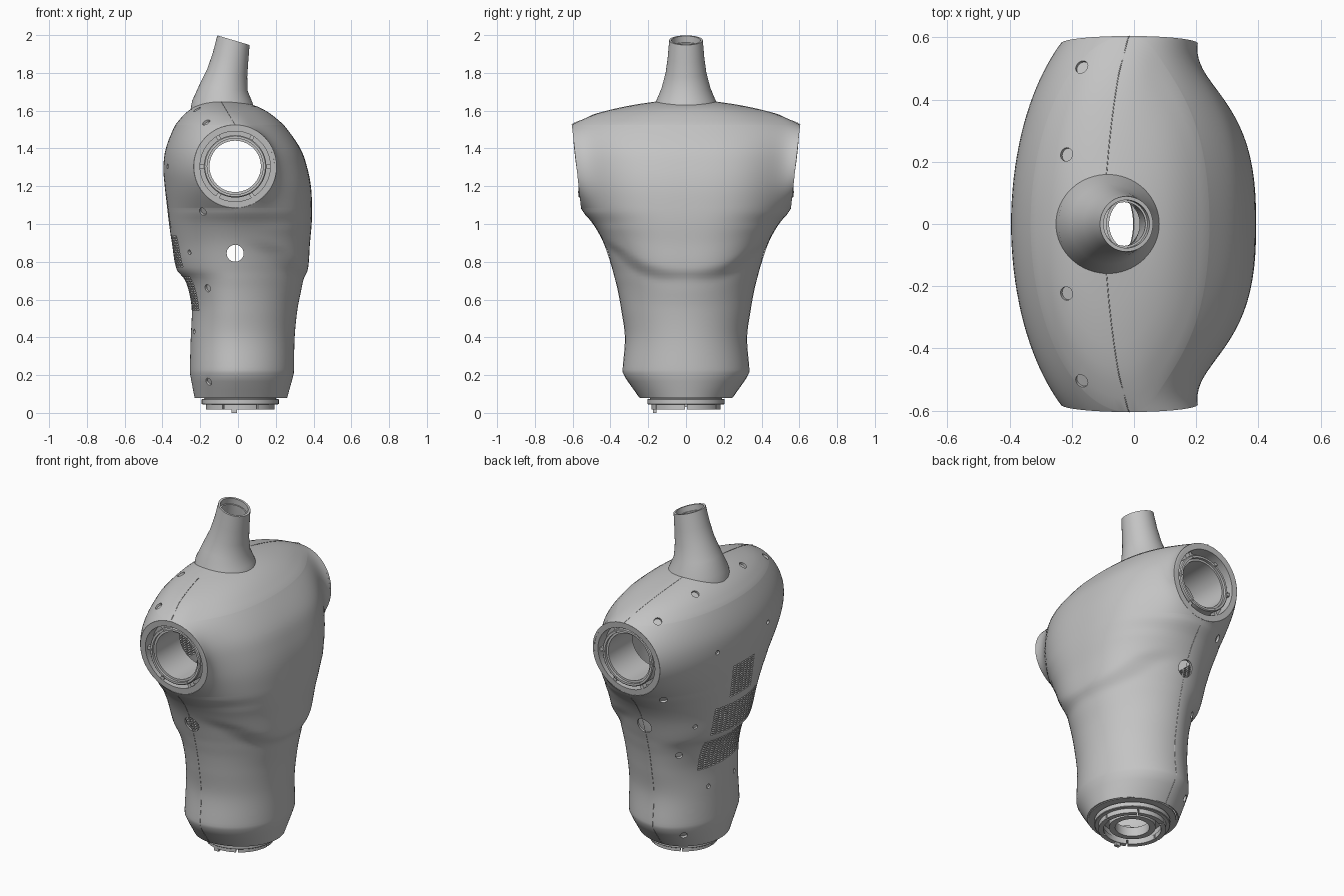
import bpy, bmesh
from math import sin, cos, pi, radians, sqrt
from mathutils import Matrix, Vector

if "Cube" in bpy.data.objects:
    bpy.data.objects.remove(bpy.data.objects["Cube"])

GREY = bpy.data.materials.new("light grey")
GREY.use_nodes = True
GREY.diffuse_color = (.55, .55, .55, 1)
GREY.node_tree.nodes["Principled BSDF"].inputs["Base Color"].default_value = GREY.diffuse_color


def finish(name, bm, smooth=True):
    bmesh.ops.recalc_face_normals(bm, faces=bm.faces)
    mesh = bpy.data.meshes.new(name)
    bm.to_mesh(mesh)
    bm.free()
    ob = bpy.data.objects.new(name, mesh)
    bpy.context.collection.objects.link(ob)
    mesh.materials.append(GREY)
    if smooth:
        shade(ob)
    return ob


def activate(ob):
    bpy.ops.object.select_all(action='DESELECT')
    ob.select_set(True)
    bpy.context.view_layer.objects.active = ob


def shade(ob):
    activate(ob)
    bpy.ops.object.shade_smooth_by_angle(angle=radians(32))


def skin_rings(bm, rings, closed=True, loop=False):
    rows = [[bm.verts.new(p) for p in ring] for ring in rings]
    pairs = list(zip(rows, rows[1:])) + ([(rows[-1], rows[0])] if loop else [])
    for a, b in pairs:
        n = len(a)
        for i in range(n if closed else n - 1):
            j = (i + 1) % n
            bm.faces.new((a[i], a[j], b[j], b[i]))


def box(bm, centre, size, rot=Matrix()):
    m = Matrix.Translation(centre) @ rot @ Matrix.Diagonal((*size, 1))
    bmesh.ops.create_cube(bm, size=1, matrix=m)


def rod(bm, centre, axis, radius, length, sides=20):
    rot = Vector(axis).to_track_quat('Z', 'Y').to_matrix().to_4x4()
    bmesh.ops.create_cone(bm, cap_ends=True, segments=sides, radius1=radius, radius2=radius,
                          depth=length, matrix=Matrix.Translation(centre) @ rot)


# Torso outline: height, back x, front x, half width
OUTLINE = [(.08, -.23, .26, .245), (.2, -.253, .294, .33), (.215, -.255, .296, .335),
           (.4, -.25, .3, .322), (.55, -.245, .315, .342), (.65, -.262, .335, .36),
           (.71, -.285, .348, .375), (.76, -.325, .37, .388), (.9, -.35, .381, .435),
           (1, -.365, .39, .49), (1.085, -.375, .392, .556), (1.2, -.388, .386, .568),
           (1.3, -.395, .366, .58), (1.4, -.382, .33, .59), (1.525, -.332, .242, .604),
           (1.555, -.307, .207, .54), (1.585, -.28, .17, .47), (1.625, -.225, .095, .3),
           (1.65, -.17, 0, .14)]
CX, CZ, R, SLOPE = -.015, 1.305, .22, .11


def outline(z, k):
    # smooth interpolation through the outline rows
    t = OUTLINE
    z = min(max(z, t[0][0]), t[-1][0])
    i = next(n for n in range(len(t) - 1) if z <= t[n + 1][0])

    def slope(n):
        a, b = t[max(n - 1, 0)], t[min(n + 1, len(t) - 1)]
        return (b[k] - a[k]) / (b[0] - a[0])
    h = t[i + 1][0] - t[i][0]
    s = (z - t[i][0]) / h
    if i < 2:
        return t[i][k] * (1 - s) + t[i + 1][k] * s
    e = s * s * (3 - 2 * s)
    return (t[i][k] * (1 - e) + t[i + 1][k] * e
            + h * slope(i) * s * (1 - s) ** 2 - h * slope(i + 1) * s * s * (1 - s))


def half_width(z):
    return .58 + SLOPE * (z - CZ) if abs(z - CZ) <= R else outline(z, 3)


def mid_x(z):
    return CX - .6 * max(0, z - CZ - R)


def surface(z, a, front):
    # point on the front or back shell; the shoulder opening is a circular cut
    u = min(1, abs(sin(a)))
    power, dip, lift = 2, 0, 0
    if front:
        # full chest with a curved lower ledge and a hollow beside the shoulder
        lift = .2 * u ** 3 * max(0, 1 - abs(z - .85) / .4)
        ledge = min(1, max(0, (z - lift - .7) / .07))
        power += .65 * ledge * max(0, 1 - ((z - .95) / .57) ** 2)
        dip = .045 * sin(pi * u ** 4) * max(0, 1 - ((z - CZ) / .33) ** 2)
    reach = abs(outline(z - lift, 2 if front else 1) - mid_x(z))
    chord = max(0, R * R - (z - CZ) ** 2)
    x = sqrt(reach ** 2 * (1 - u ** power) + chord * u ** power) - dip
    return Vector((mid_x(z) + (x if front else -x), half_width(z) * sin(a), z))


# Torso skin: front and back arcs that part around the shoulder openings
N = 48
heights = [.08 + .13 * i / 3 for i in range(3)]
heights += [.21 + (CZ - R - .21) * i / 50 for i in range(50)]
heights += [CZ - R * cos(pi * i / 28) for i in range(29)]
heights += [CZ + R + .125 * sin(pi / 2 * i / 9) for i in range(1, 10)]
bm = bmesh.new()
for front in (True, False):
    skin_rings(bm, [[surface(z, pi * (i / N - .5), front) for i in range(N + 1)]
                    for z in heights], closed=False)
bmesh.ops.remove_doubles(bm, verts=bm.verts, dist=.0002)
torso = finish("torso_shell", bm, smooth=False)
solid = torso.modifiers.new("thickness", 'SOLIDIFY')
solid.thickness, solid.offset = .012, -1

# Cutters: side holes, screw holes with seats behind them, and back vents
bm, seats = bmesh.new(), bmesh.new()
for s in (-1, 1):
    rod(bm, (CX, s * .41, .845), (0, 1, 0), .045, .2, 32)
    for z, a, radius in ((1.065, 1.07, .022), (.66, .95, .02), (.165, .92, .02),
                         (1.54, 1.06, .022), (1.607, .62, .022),
                         (1.305, .42, .013), (.85, .74, .013), (.43, .38, .013)):
        p = surface(z, s * a, False)
        du = surface(z, s * a + .02, False) - surface(z, s * a - .02, False)
        dv = surface(z + .01, s * a, False) - surface(z - .01, s * a, False)
        n = dv.cross(du).normalized()
        if n.x > 0:
            n = -n
        rod(bm, p, n, radius, .06)
        rod(seats, p - n * .026, n, radius * 1.2, .024)
finish("screw_seats", seats)
PITCH = .013
for half, low, high, cols in ((.1, .98, 1.18, 6), (.19, .77, .94, 12), (.19, .54, .735, 12)):
    for r in range(int((high - low) / PITCH)):
        for c in range(cols):
            y = half * (2 * (c + .5) / cols - 1)
            box(bm, (-.29, y, low + PITCH * (r + .5)), (.34, 1.6 * half / cols, .008))
cutter = finish("hole_cutter", bm, smooth=False)
cutter.hide_render = True
cut = torso.modifiers.new("holes", 'BOOLEAN')
cut.object, cut.operation, cut.solver = cutter, 'DIFFERENCE', 'EXACT'
activate(torso)
bpy.ops.object.convert(target='MESH')
bpy.data.objects.remove(cutter)
shade(torso)


def lathe(name, profile, place, sides=64):
    bm = bmesh.new()
    rings = [[place(r * cos(2 * pi * i / sides), r * sin(2 * pi * i / sides), h)
              for i in range(sides)] for r, h in profile]
    skin_rings(bm, rings, loop=True)
    return finish(name, bm)


# Shoulder sockets: slanted rim, upright bearing ring, lugs
for s, side in ((1, "left"), (-1, "right")):
    def slanted(a, b, h):
        return (CX + a, s * (.58 + h + SLOPE * b), CZ + b)

    def upright(a, b, h):
        return (CX + a, s * h, CZ + b)
    lathe(side + "_socket_rim", [(.219, -.012), (.219, 0), (.186, 0), (.186, -.07), (.165, -.07),
                                 (.165, -.08), (.196, -.08), (.196, -.012)], slanted)
    lathe(side + "_socket_ring", [(.165, .45), (.165, .565), (.16, .57), (.148, .57), (.148, .555),
                                  (.136, .555), (.136, .33), (.142, .33), (.142, .45)], upright)
    bm = bmesh.new()
    for i in range(6):
        a = i * pi / 3
        box(bm, upright(.172 * cos(a), .172 * sin(a), .545), (.03, .03, .02),
            Matrix.Rotation(-a, 4, 'Y'))
        rod(bm, upright(.156 * cos(a), .156 * sin(a), .57), (0, 1, 0), .006, .006, 10)
    finish(side + "_socket_lugs", bm)


# Neck: leaning hollow taper
bm = bmesh.new()
sections = [(-.085, 1.612, .168, -.08), (-.085, 1.652, .158, 0), (-.077, 1.72, .129, .12),
            (-.057, 1.8, .108, .2), (-.04, 1.88, .097, .25), (-.024, 1.973, .089, .29),
            (-.024, 1.973, .077, .29), (-.031, 1.94, .077, .27), (-.031, 1.94, .07, .27),
            (-.06, 1.8, .08, .2), (-.085, 1.65, .12, 0)]
skin_rings(bm, [[(x + r * cos(a) * cos(t), r * sin(a), z - r * cos(a) * sin(t))
                 for a in (2 * pi * i / 64 for i in range(64))] for x, z, r, t in sections])
finish("neck", bm)


# Waist mount: flange, stepped rings and locking tabs
def waist(a, b, h):
    return (.012 + a, b, h)


lathe("waist_floor", [(.235, .08), (.1, .08), (.1, .09), (.235, .09)], waist)
lathe("waist_flange", [(.19, .085), (.19, .075), (.204, .072), (.204, .048), (.2, .045),
                       (.16, .045), (.16, .085)], waist)
lathe("waist_inner_ring", [(.125, .085), (.125, .03), (.092, .03), (.092, .085)], waist)
bm = bmesh.new()
for k in range(6):
    arc = [k * pi / 3 + radians(1.5 + 57 * i / 10) for i in range(11)]
    rings = [[(.012 + r * cos(a), r * sin(a), h) for r, h in
              ((.182, .046), (.182, .018), (.155, .018), (.155, .046))] for a in arc]
    skin_rings(bm, rings)
bmesh.ops.holes_fill(bm, edges=[e for e in bm.edges if e.is_boundary], sides=4)
box(bm, (-.02, -.165, .015), (.03, .02, .03))
finish("waist_locking_ring", bm)

# Shell seams: thin lines down the flanks and over the shoulders
for s, side in ((1, "left"), (-1, "right")):
    for part, low, high in (("flank", .085, CZ - R), ("shoulder", CZ + R, 1.65)):
        curve = bpy.data.curves.new(side + "_" + part + "_seam", 'CURVE')
        curve.dimensions, curve.bevel_depth, curve.bevel_resolution = '3D', .0015, 0
        line = curve.splines.new('POLY')
        line.points.add(30)
        for i, p in enumerate(line.points):
            z = low + (high - low) * i / 30
            p.co = (mid_x(z), s * half_width(z), z, 1)
        curve.materials.append(GREY)
        ob = bpy.data.objects.new(curve.name, curve)
        bpy.context.collection.objects.link(ob)
